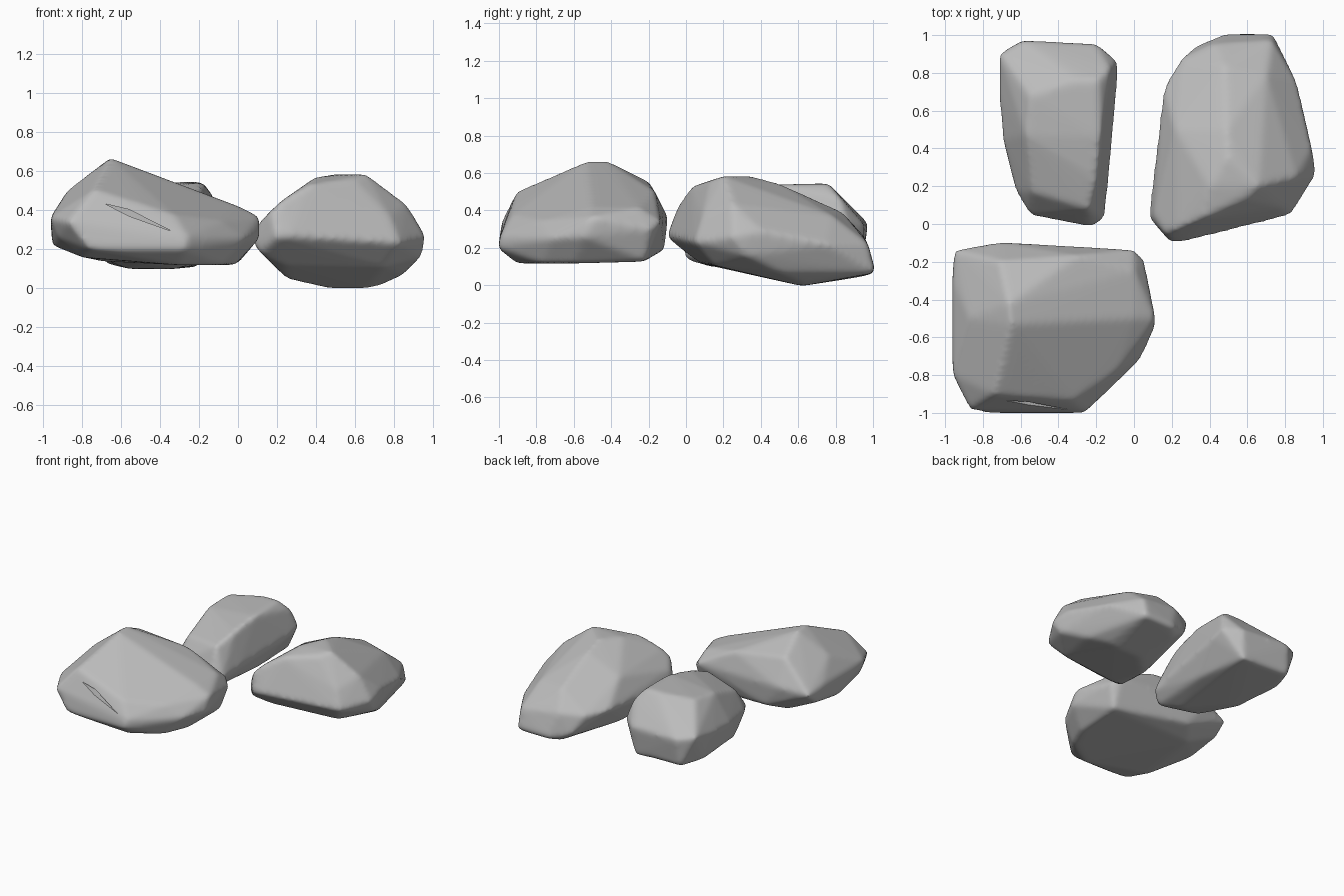
import bpy
import bmesh
from mathutils import Vector

default_cube = bpy.data.objects.get("Cube")
if default_cube:
    bpy.data.objects.remove(default_cube, do_unlink=True)

# Plain grey stone
stone = bpy.data.materials.new("grey_stone")
stone.use_nodes = True
stone_colour = (0.5, 0.5, 0.5, 1)
stone.diffuse_color = stone_colour
stone_shader = next(node for node in stone.node_tree.nodes if node.type == "BSDF_PRINCIPLED")
stone_shader.inputs["Base Color"].default_value = stone_colour
stone_shader.inputs["Roughness"].default_value = 0.8


def hull_object(name, corners):
    """Wrap a convex skin around the given corner points."""
    bm = bmesh.new()
    for corner in corners:
        bm.verts.new(corner)
    result = bmesh.ops.convex_hull(bm, input=bm.verts)
    loose = {item for item in result["geom_interior"] + result["geom_unused"]
             if isinstance(item, bmesh.types.BMVert)}
    bmesh.ops.delete(bm, geom=list(loose), context="VERTS")
    bmesh.ops.recalc_face_normals(bm, faces=bm.faces)
    mesh = bpy.data.meshes.new(name)
    bm.to_mesh(mesh)
    bm.free()
    mesh.materials.append(stone)
    obj = bpy.data.objects.new(name, mesh)
    bpy.context.collection.objects.link(obj)
    return obj


def make_boulder(name, corners, crack=None):
    """Chiselled boulder: hull, worn edges, optional crack."""
    boulder = hull_object(name, corners)
    remesh = boulder.modifiers.new("even_surface", "REMESH")
    remesh.mode = "VOXEL"
    remesh.voxel_size = 0.016
    worn = boulder.modifiers.new("worn_edges", "SMOOTH")
    worn.factor = 0.5
    worn.iterations = 11
    # Regain the thickness lost by wearing
    swell = boulder.modifiers.new("swell", "DISPLACE")
    swell.mid_level = 0
    swell.strength = 0.004
    if crack:
        cut = boulder.modifiers.new("crack", "BOOLEAN")
        cut.operation = "DIFFERENCE"
        cut.solver = "EXACT"
        cut.object = crack
    bpy.context.view_layer.objects.active = boulder
    boulder.select_set(True)
    for modifier in list(boulder.modifiers):
        bpy.ops.object.modifier_apply(modifier=modifier.name)
    bpy.ops.object.shade_smooth_by_angle(angle=0.7)
    boulder.select_set(False)


# Thin slanting wedge that opens the crack in the front boulder
crack_start, crack_middle, crack_end = (
    Vector((-.68, -.91, .43)), Vector((-.56, -.92, .38)), Vector((-.34, -.95, .29)))
outward = Vector((0, -.2, 0))
crack_corners = [crack_start, crack_end, crack_start + outward, crack_end + outward]
for depth in (-.2, .02):
    for lift in (-.012, .022):
        crack_corners.append(crack_middle + Vector((0, depth, lift)))
crack_cutter = hull_object("crack_cutter", crack_corners)
crack_cutter.hide_render = True

# Front boulder: ridge high on one side, long slab falling to the other
make_boulder("front_boulder", [
    # ridge and sloping slab
    (-.65, -.53, .66), (-.66, -.42, .66), (-.71, -.2, .55), (-.74, -.9, .5),
    (-.87, -.5, .5), (0, -.5, .415), (0, -.25, .41), (-.3, -.17, .5),
    (-.33, -.93, .37), (-.48, -.92, .42), (-.09, -.77, .34),
    # waist
    (-.95, -.14, .34), (-.71, -.1, .36), (0, -.14, .34), (.05, -.19, .3),
    (.11, -.5, .36), (.11, -.54, .26), (.03, -.72, .25), (-.26, -.99, .26),
    (-.87, -.98, .34), (-.96, -.8, .36), (-.96, -.3, .36),
    # underside
    (-.95, -.24, .26), (-.95, -.5, .22), (-.92, -.8, .26), (-.76, -1, .2),
    (-.27, -1, .2), (-.8, -.8, .16), (-.3, -.9, .12), (-.09, -.77, .12),
    (-.02, -.6, .12), (0, -.22, .13), (-.7, -.25, .14), (-.6, -.12, .19),
], crack_cutter)

# Back boulder: broad flat crown, tapering to a blunt nose at the front
make_boulder("back_boulder", [
    # crown
    (-.19, .76, .54), (-.18, .46, .535), (-.3, .76, .54), (-.55, .68, .52),
    (-.57, .47, .5), (-.13, .82, .47), (-.2, .24, .49), (-.24, .08, .43),
    (-.54, .17, .4),
    # waist
    (-.71, .9, .35), (-.59, .97, .33), (-.2, .95, .32), (-.09, .86, .33),
    (-.09, .76, .3), (-.14, .22, .26), (-.16, .03, .22), (-.23, -.01, .22),
    (-.55, .05, .24), (-.62, .17, .26), (-.69, .45, .29), (-.71, .68, .31),
    # underside
    (-.22, 0, .14), (-.5, .1, .13), (-.32, .14, .1), (-.56, .4, .1),
    (-.66, .36, .14), (-.68, .75, .13), (-.61, .94, .12), (-.22, .93, .11),
    (-.18, .5, .13),
])

# Side boulder: rounded crown near the front, low tail at the rear
make_boulder("side_boulder", [
    # crown
    (.4, .2, .565), (.5, .35, .58), (.66, .2, .58), (.49, .5, .54),
    (.6, .13, .55), (.36, .03, .525), (.22, -.03, .44), (.17, -.05, .39),
    (.48, .83, .39), (.7, .78, .37), (.86, .25, .43), (.22, .5, .42),
    (.78, .09, .36),
    # waist
    (.08, .04, .23), (.11, .04, .33), (.2, -.1, .26), (.27, -.09, .27),
    (.83, .05, .23), (.96, .26, .26), (.94, .4, .29), (.86, .75, .22),
    (.73, .97, .22), (.42, .95, .26), (.25, .87, .25), (.16, .72, .26),
    (.13, .4, .27),
    # underside
    (.73, 1.01, .07), (.5, 1.01, .07), (.33, .94, .11), (.42, .94, .05),
    (.47, .62, 0), (.66, .62, 0), (.74, .62, .02), (.85, .5, .07),
    (.94, .32, .16), (.25, .4, .05), (.24, .08, .12), (.12, 0, .18),
    (.75, .15, .11),
])
